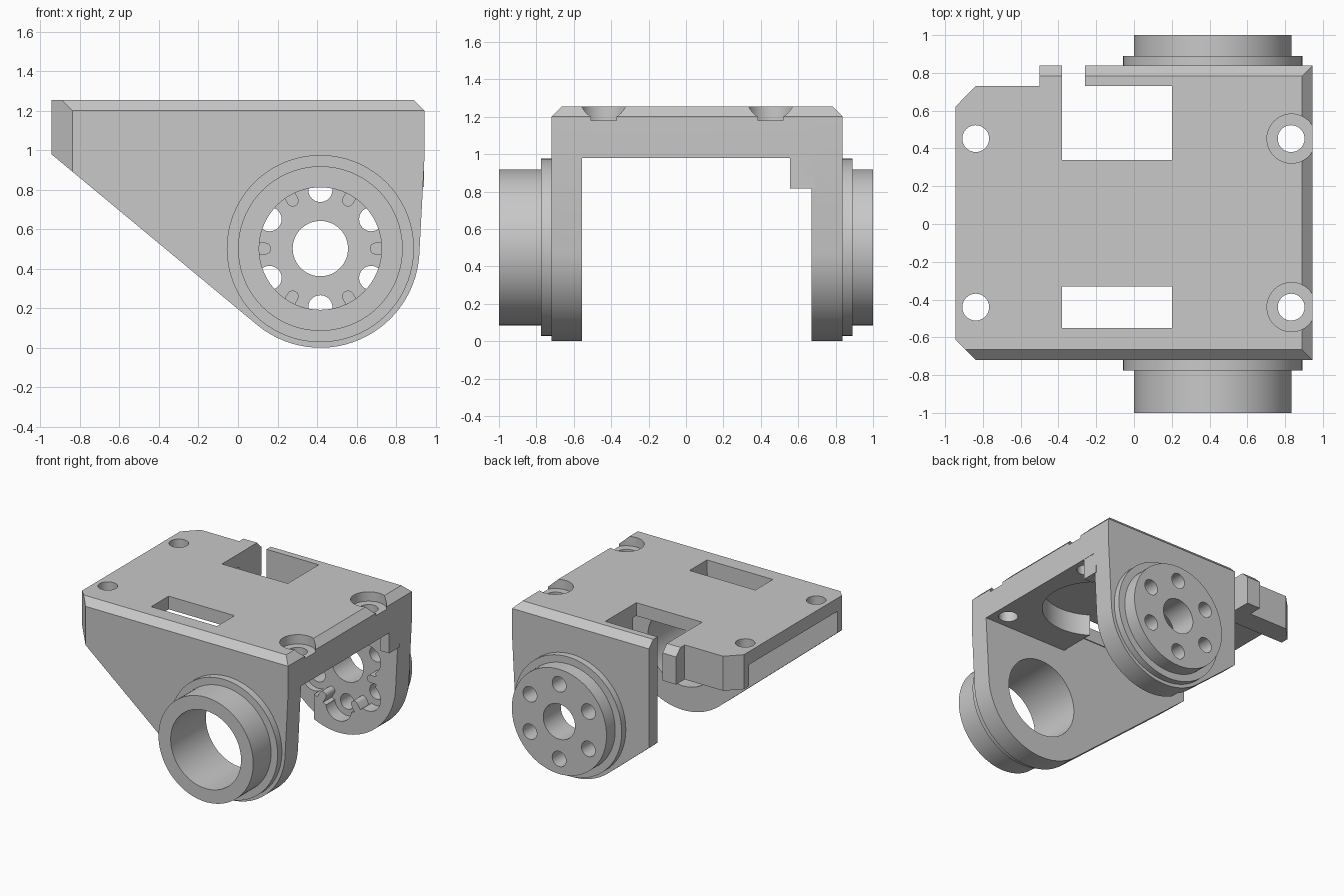
import bpy, bmesh, math
from mathutils import Vector

if "Cube" in bpy.data.objects:
    bpy.data.objects.remove(bpy.data.objects["Cube"])

CX, CZ = 0.417, 0.502            # pivot axis position
TAU = 2 * math.pi


def make(name, bm):
    bmesh.ops.recalc_face_normals(bm, faces=bm.faces)
    me = bpy.data.meshes.new(name)
    bm.to_mesh(me)
    bm.free()
    ob = bpy.data.objects.new(name, me)
    bpy.context.collection.objects.link(ob)
    return ob


def prism(name, pts, axis, lo, hi):
    """Extrude a 2D outline along one axis; the outline uses the other two in order."""
    bm = bmesh.new()

    def place(p, t):
        c = list(p)
        c.insert('xyz'.index(axis), t)
        return Vector(c)
    face = bm.faces.new([bm.verts.new(place(p, lo)) for p in pts])
    ext = bmesh.ops.extrude_face_region(bm, geom=[face])
    vs = [g for g in ext['geom'] if isinstance(g, bmesh.types.BMVert)]
    bmesh.ops.translate(bm, verts=vs, vec=place((0, 0), hi - lo))
    return make(name, bm)


def box(name, x0, x1, y0, y1, z0, z1):
    return prism(name, [(x0, y0), (x1, y0), (x1, y1), (x0, y1)], 'z', z0, z1)


def circle(a, b, r, n=64):
    return [(a + r * math.cos(TAU * i / n), b + r * math.sin(TAU * i / n)) for i in range(n)]


def boss(name, r, y0, y1, a=CX, b=CZ, n=72):
    return prism(name, circle(a, b, r, n), 'y', y0, y1)


def boolean(target, tool, op):
    mod = target.modifiers.new(op, 'BOOLEAN')
    mod.operation, mod.object, mod.solver = op, tool, 'EXACT'
    dg = bpy.context.evaluated_depsgraph_get()
    me = bpy.data.meshes.new_from_object(target.evaluated_get(dg))
    target.modifiers.clear()
    target.data = me
    bpy.data.objects.remove(tool, do_unlink=True)


def arm_profile():
    """Plate edge tapering tangentially into the round pivot end."""
    a0, a1 = math.radians(230.3), math.radians(356.5)
    arc = [(CX + 0.502 * math.cos(a0 + (a1 - a0) * i / 28),
            CZ + 0.502 * math.sin(a0 + (a1 - a0) * i / 28)) for i in range(29)]
    return [(-0.945, 1.255), (-0.945, 0.98)] + arc + [(0.945, 0.98), (0.945, 1.255)]


# top plate
bracket = box('bracket', -0.945, 0.945, -0.70, 0.73, 0.98, 1.255)

# arms, back arm cut short at the slot
front_arm = prism('front_arm', arm_profile(), 'y', -0.72, -0.557)
back_arm = prism('back_arm', arm_profile(), 'y', 0.67, 0.838)
boolean(back_arm, box('trim', -1.2, -0.26, 0.5, 1, -0.2, 1.5), 'DIFFERENCE')

# flanges, bosses, side tab and inner stop
adds = [
    front_arm, back_arm,
    boss('front_flange', 0.474, -0.775, -0.70), boss('front_boss', 0.417, -1.0, -0.69),
    boss('back_flange', 0.474, 0.81, 0.89), boss('back_boss', 0.417, 0.80, 1.0),
    box('tab', -0.5, -0.38, 0.70, 0.838, 0.98, 1.255),
    box('stop', 0.86, 0.943, 0.555, 0.69, 0.815, 1.0),
]
for part in adds:
    boolean(bracket, part, 'UNION')

cuts = []
# hollow beneath the plate: open at the left, rounded at the right
cuts.append(box('hollow', -1.1, 0.20, -0.557, 0.555, 0.9, 1.15))
cuts.append(prism('round_pocket', circle(CX, 0.06, 0.39, 72), 'z', 0.9, 1.15))
# plate windows; the rear one also relieves the back arm
cuts.append(box('front_window', -0.38, 0.20, -0.55, -0.33, 0.7, 1.5))
cuts.append(box('rear_window', -0.38, 0.20, 0.34, 0.73, -0.1, 1.5))

# left corner cuts
for s, y in ((-1, 0.72), (1, 0.73)):
    cuts.append(prism('corner', [(-0.945 - 0.1, s * (y - 0.21)), (-0.84 + 0.1, s * (y + 0.1)),
                                 (-1.045, s * (y + 0.1))], 'z', -0.2, 1.5))
# top edge chamfers
cuts.append(prism('front_chamfer', [(-0.765, 1.155), (-0.615, 1.305), (-0.765, 1.305)], 'x', -1.2, 1.2))
cuts.append(prism('back_chamfer', [(0.883, 1.155), (0.733, 1.305), (0.883, 1.305)], 'x', -1.2, 1.2))
cuts.append(prism('right_chamfer', [(0.99, 1.155), (0.84, 1.305), (0.99, 1.305)], 'y', -1.2, 1.2))

# screw holes, flat counterbores on the right breaking out of the edge
for y in (-0.44, 0.452):
    for x in (-0.838, 0.832):
        cuts.append(prism('screw_hole', circle(x, y, 0.071, 40), 'z', 0.8, 1.5))
    cuts.append(prism('counterbore', circle(0.834, y, 0.13, 56), 'z', 1.18, 1.5))

# front bore and back centre hole
cuts.append(boss('front_bore', 0.31, -1.2, -0.4))
cuts.append(boss('centre_hole', 0.14, 0.6, 1.2))

# six-lobed recess on the inner side of the back arm, round-tipped teeth between lobes
FLOOR = 0.78
recess = boss('recess', 0.33, 0.6, FLOOR)
ring = [(CX + 0.297 * math.cos(TAU * (i + 0.5) / 6),
         CZ + 0.297 * math.sin(TAU * (i + 0.5) / 6)) for i in range(6)]
for a, b in ring:
    boolean(recess, boss('lobe', 0.112, 0.61, FLOOR, a, b, 40), 'UNION')
for i in range(6):
    t = TAU * i / 6
    tip = [(0.28 + 0.03 * math.cos(k * math.pi / 8), 0.03 * math.sin(k * math.pi / 8))
           for k in range(4, 13)]
    tooth = [(0.45, -0.03), (0.45, 0.03)] + tip
    pts = [(CX + p * math.cos(t) - q * math.sin(t), CZ + p * math.sin(t) + q * math.cos(t))
           for p, q in tooth]
    boolean(recess, prism('tooth', pts, 'y', 0.5, 0.95), 'DIFFERENCE')
cuts.append(recess)

# ring of six bolt holes
for a, b in ring:
    cuts.append(boss('bolt_hole', 0.061, 0.6, 1.2, a, b, 32))

for tool in cuts:
    boolean(bracket, tool, 'DIFFERENCE')

# single grey finish
grey = bpy.data.materials.new('grey')
grey.diffuse_color = (0.58, 0.58, 0.58, 1)
grey.use_nodes = True
grey.node_tree.nodes["Principled BSDF"].inputs["Base Color"].default_value = grey.diffuse_color
bracket.data.materials.clear()
bracket.data.materials.append(grey)
for p in bracket.data.polygons:
    p.material_index = 0

bpy.ops.object.select_all(action='DESELECT')
bracket.select_set(True)
bpy.context.view_layer.objects.active = bracket
bpy.ops.object.shade_smooth_by_angle(angle=math.radians(25))
